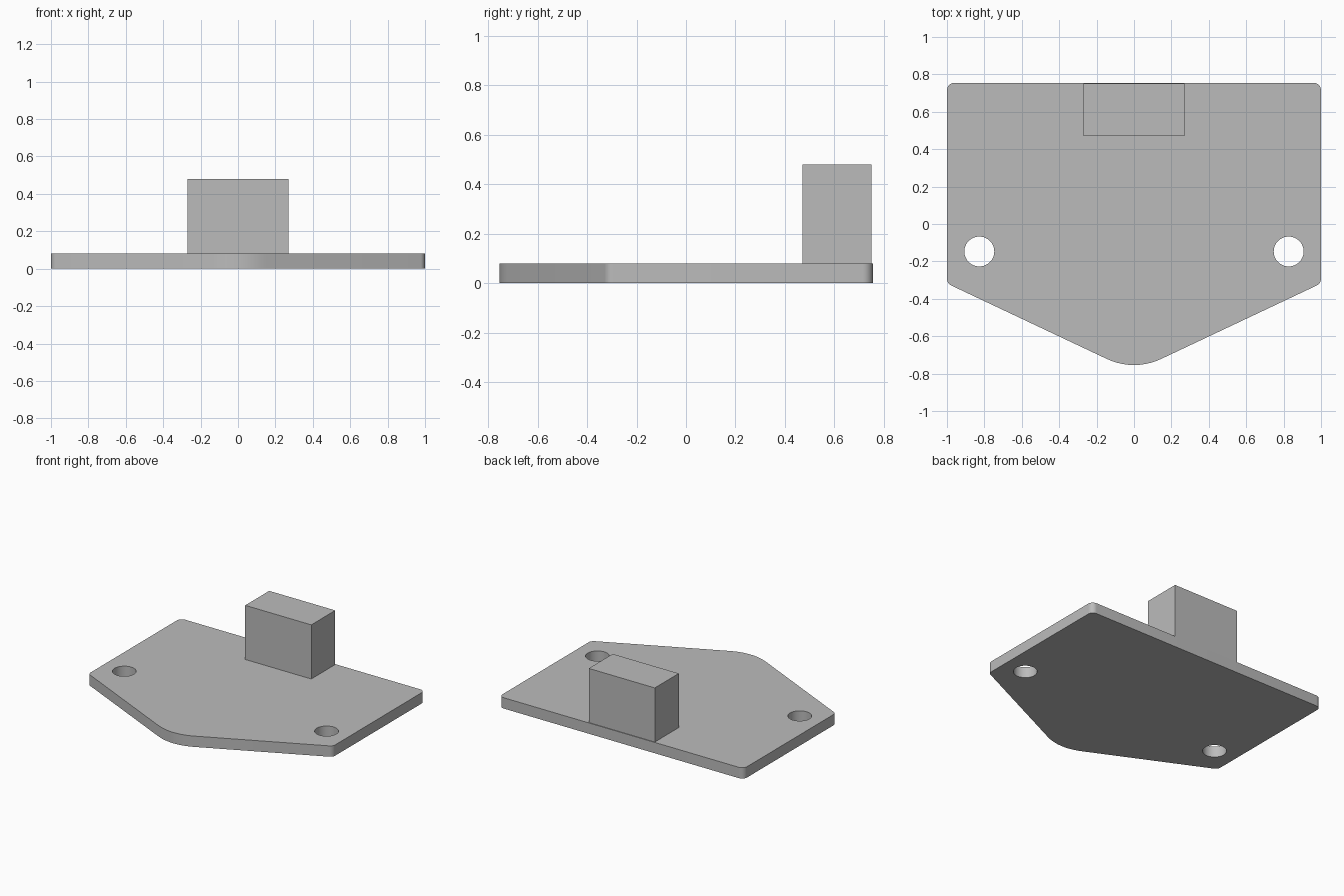
import bpy
import bmesh
import math
from mathutils import Vector

cube = bpy.data.objects.get("Cube")
if cube:
    bpy.data.objects.remove(cube, do_unlink=True)

# Single grey finish
GREY = (0.5, 0.5, 0.5, 1)
grey = bpy.data.materials.new("plain grey")
grey.use_nodes = True
grey.diffuse_color = GREY
grey.node_tree.nodes["Principled BSDF"].inputs["Base Color"].default_value = GREY

THICKNESS = 0.08


def add_object(name, bm):
    mesh = bpy.data.meshes.new(name)
    bmesh.ops.recalc_face_normals(bm, faces=bm.faces[:])
    bm.to_mesh(mesh)
    bm.free()
    mesh.materials.append(grey)
    obj = bpy.data.objects.new(name, mesh)
    bpy.context.collection.objects.link(obj)
    return obj


def rounded_outline(corners, steps=10):
    """Replace each (x, y, radius) corner of a convex outline by a tangent arc."""
    points = []
    for i, (x, y, radius) in enumerate(corners):
        corner = Vector((x, y))
        to_prev = (Vector(corners[i - 1][:2]) - corner).normalized()
        to_next = (Vector(corners[(i + 1) % len(corners)][:2]) - corner).normalized()
        half = to_prev.angle(to_next) / 2
        centre = corner + (to_prev + to_next).normalized() * (radius / math.sin(half))
        tangent = radius / math.tan(half)
        start = corner + to_prev * tangent - centre
        end = corner + to_next * tangent - centre
        sweep = math.pi - 2 * half
        for k in range(steps + 1):
            t = k / steps
            arm = (start * math.sin((1 - t) * sweep) + end * math.sin(t * sweep)) / math.sin(sweep)
            points.append(centre + arm)
    return points


def circle(x, y, radius, sides=48):
    return [Vector((x + radius * math.cos(a), y + radius * math.sin(a)))
            for a in (math.tau * i / sides for i in range(sides))]


# Base plate: five-sided rounded outline with two through holes
outline = rounded_outline([
    (1, 0.755, 0.04), (-1, 0.755, 0.04), (-1, -0.318, 0.04),
    (0, -0.79, 0.34), (1, -0.318, 0.04)])
bm = bmesh.new()
for loop in (outline, circle(-0.827, -0.147, 0.08), circle(0.827, -0.147, 0.08)):
    verts = [bm.verts.new((p.x, p.y, 0)) for p in loop]
    for i, v in enumerate(verts):
        bm.edges.new((verts[i - 1], v))
bmesh.ops.triangle_fill(bm, use_beauty=True, edges=bm.edges[:], normal=(0, 0, 1))
raised = bmesh.ops.extrude_face_region(bm, geom=bm.faces[:], use_keep_orig=True)["geom"]
bmesh.ops.translate(bm, vec=(0, 0, THICKNESS),
                    verts=[g for g in raised if isinstance(g, bmesh.types.BMVert)])
plate = add_object("base_plate", bm)

# Upright block at the back edge
bm = bmesh.new()
bmesh.ops.create_cube(bm, size=1)
bmesh.ops.scale(bm, vec=(0.54, 0.28, 0.4), verts=bm.verts[:])
bmesh.ops.translate(bm, vec=(0, 0.61, THICKNESS + 0.2), verts=bm.verts[:])
add_object("upright_block", bm)

# Smooth the rounded corners and hole walls, keeping the rims sharp
bpy.ops.object.select_all(action="DESELECT")
plate.select_set(True)
bpy.context.view_layer.objects.active = plate
bpy.ops.object.shade_smooth_by_angle(angle=math.radians(30))
